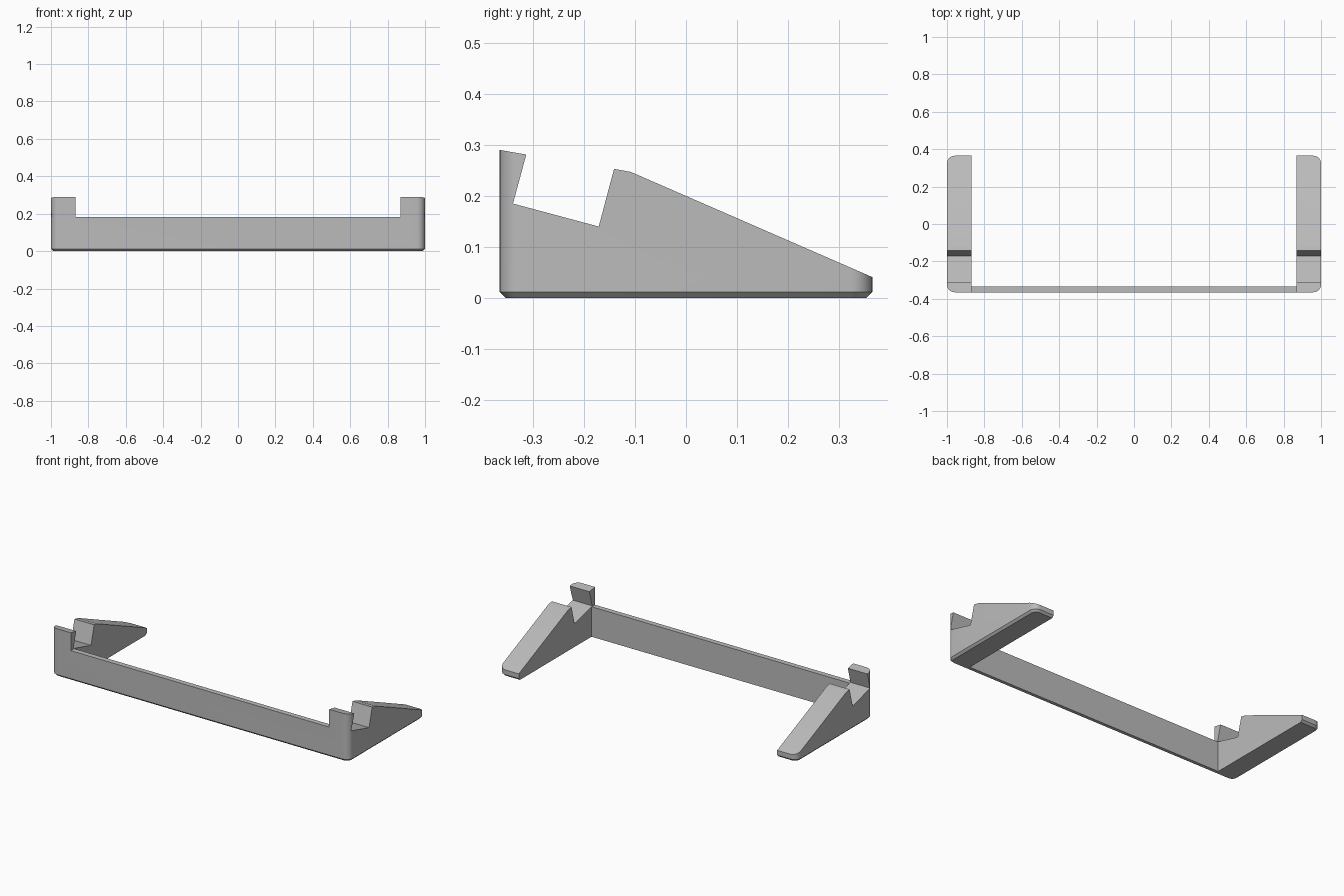
import bpy, bmesh, math

cube = bpy.data.objects.get("Cube")
if cube:
    bpy.data.objects.remove(cube, do_unlink=True)

grey = bpy.data.materials.new("plain_grey")
grey.use_nodes = True
colour = (0.5, 0.5, 0.5, 1)
grey.diffuse_color = colour
grey.node_tree.nodes["Principled BSDF"].inputs["Base Color"].default_value = colour

DEPTH = 0.365      # half depth of the stand
LEG_INNER = 0.868  # inner side of each leg
BAR_BACK = -0.333  # rear of the front bar
BAR_TOP = 0.182


def prism(bm, points, axis):
    """Extrude a closed outline along the given vector."""
    face = bm.faces.new([bm.verts.new(p) for p in points])
    new = bmesh.ops.extrude_face_region(bm, geom=[face])["geom"]
    bmesh.ops.translate(bm, vec=axis, verts=[v for v in new if isinstance(v, bmesh.types.BMVert)])
    bmesh.ops.recalc_face_normals(bm, faces=bm.faces)


def make_object(name, bm):
    mesh = bpy.data.meshes.new(name)
    bm.to_mesh(mesh)
    bm.free()
    mesh.materials.append(grey)
    obj = bpy.data.objects.new(name, mesh)
    bpy.context.collection.objects.link(obj)
    return obj


def cut(obj, cutter, operation):
    bpy.context.view_layer.objects.active = obj
    mod = obj.modifiers.new("cut", "BOOLEAN")
    mod.object, mod.operation, mod.solver = cutter, operation, "EXACT"
    bpy.ops.object.modifier_apply(modifier=mod.name)
    bpy.data.objects.remove(cutter, do_unlink=True)


# Block with rounded upright corners and a chamfered underside
bm = bmesh.new()
prism(bm, [(x, y, 0) for x, y in ((-1, -DEPTH), (1, -DEPTH), (1, DEPTH), (-1, DEPTH))], (0, 0, 0.4))
upright = [e for e in bm.edges if abs(e.verts[0].co.z - e.verts[1].co.z) > 0.1]
bmesh.ops.bevel(bm, geom=upright, offset=0.042, segments=8, profile=0.5, affect="EDGES")
rim = [e for e in bm.edges if all(v.co.z < 0.001 for v in e.verts)]
bmesh.ops.bevel(bm, geom=rim, offset=0.012, segments=1, affect="EDGES")
stand = make_object("stand_frame", bm)

# Side outline: front lip, tilted slot and long sloping leg
outline = [(-0.5, -0.1), (-0.5, 0.314), (-0.313, 0.281), (-0.339, 0.185), (-0.171, 0.14),
           (-0.141, 0.253), (-0.108, 0.247), (0.365, 0.041), (0.5, -0.018), (0.5, -0.1)]
bm = bmesh.new()
prism(bm, [(-1.1, y, z) for y, z in outline], (2.2, 0, 0))
cut(stand, make_object("side_outline", bm), "INTERSECT")

# Open space between the legs, stepped to leave a low flat-topped bar
opening = [(-0.6, BAR_TOP), (-0.6, 0.6), (0.6, 0.6), (0.6, -0.2), (BAR_BACK, -0.2), (BAR_BACK, BAR_TOP)]
bm = bmesh.new()
prism(bm, [(-LEG_INNER, y, z) for y, z in opening], (2 * LEG_INNER, 0, 0))
cut(stand, make_object("opening", bm), "DIFFERENCE")

bpy.ops.object.select_all(action="DESELECT")
stand.select_set(True)
bpy.context.view_layer.objects.active = stand
bpy.ops.object.shade_smooth_by_angle(angle=math.radians(25))
